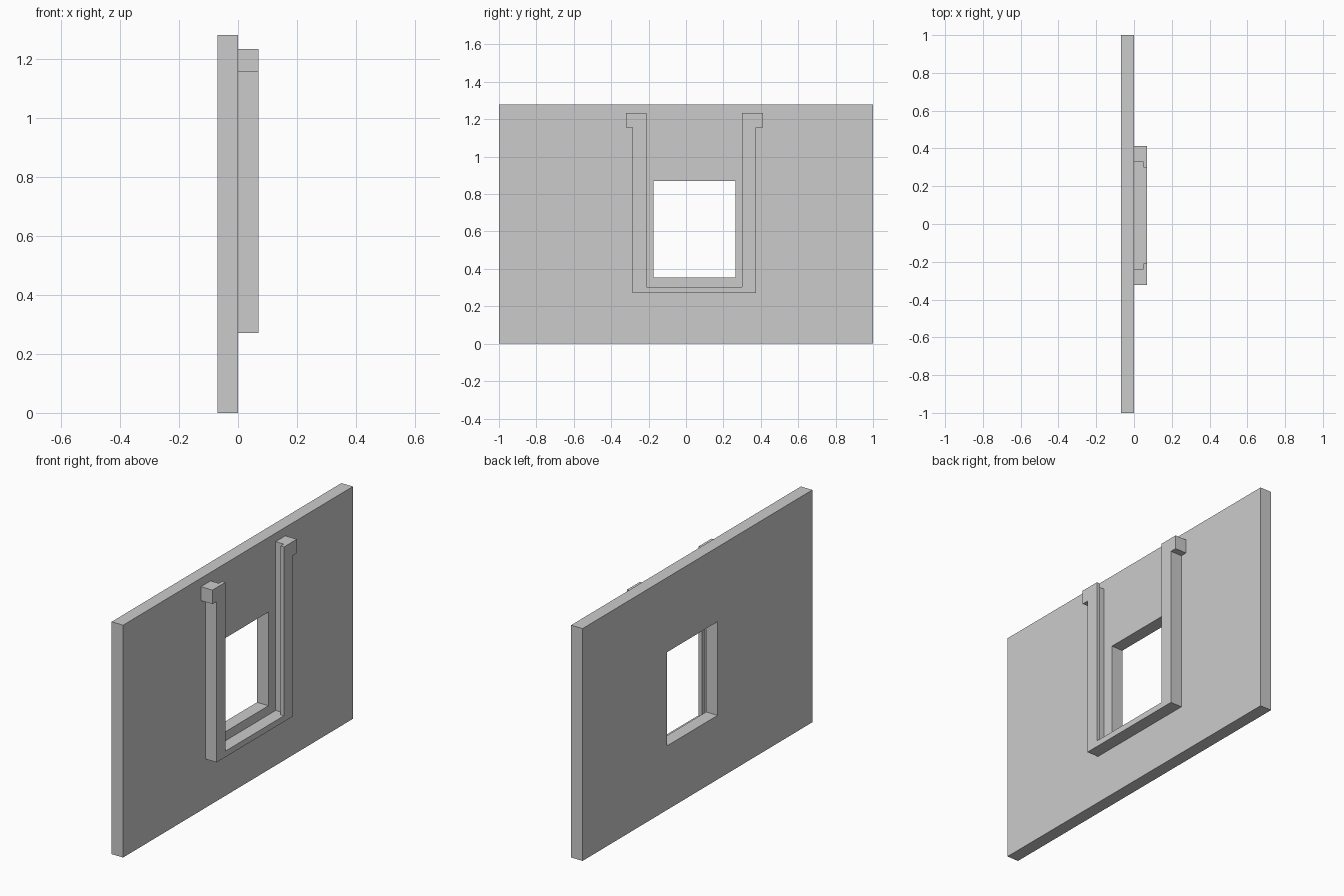
import bpy
import bmesh

if "Cube" in bpy.data.objects:
    bpy.data.objects.remove(bpy.data.objects["Cube"], do_unlink=True)

grey = bpy.data.materials.new("plain grey")
grey.use_nodes = True
grey.diffuse_color = (0.6, 0.6, 0.6, 1)
grey.node_tree.nodes["Principled BSDF"].inputs["Base Color"].default_value = (0.6, 0.6, 0.6, 1)

CENTRE = 0.045  # y of the opening's middle
THICK = 0.07


def slab(name, outline, x0, x1):
    """Extrude a (y, z) outline along x."""
    bm = bmesh.new()
    face = bm.faces.new([bm.verts.new((x0, y, z)) for y, z in outline])
    moved = bmesh.ops.extrude_face_region(bm, geom=[face])["geom"]
    verts = [v for v in moved if isinstance(v, bmesh.types.BMVert)]
    bmesh.ops.translate(bm, verts=verts, vec=(x1 - x0, 0, 0))
    bmesh.ops.recalc_face_normals(bm, faces=bm.faces)
    mesh = bpy.data.meshes.new(name)
    bm.to_mesh(mesh)
    bm.free()
    mesh.materials.append(grey)
    obj = bpy.data.objects.new(name, mesh)
    bpy.context.collection.objects.link(obj)
    return obj


def rect(half, z0, z1, mid=CENTRE):
    return [(mid - half, z0), (mid + half, z0), (mid + half, z1), (mid - half, z1)]


def cut(obj, cutter):
    """Subtract the cutter, then discard it."""
    cutter.hide_render = True
    mod = obj.modifiers.new("cut", "BOOLEAN")
    mod.operation = "DIFFERENCE"
    mod.solver = "EXACT"
    mod.object = cutter
    bpy.context.view_layer.objects.active = obj
    bpy.ops.object.modifier_apply(modifier=mod.name)
    bpy.data.objects.remove(cutter, do_unlink=True)


# Wall panel with its window opening
wall = slab("wall_panel", rect(1, 0, 1.28, 0), -THICK, 0)
cut(wall, slab("window_cutter", rect(0.22, 0.353, 0.869), -0.2, 0.2))

# U-shaped guide frame with outward hooks at the top, mirrored from one half
half = [(0.33, 0.27), (0.33, 1.156), (0.367, 1.156),
        (0.367, 1.233), (0.255, 1.233), (0.255, 0.303)]
outline = [(CENTRE + y, z) for y, z in half]
outline += [(CENTRE - y, z) for y, z in reversed(half)]
frame = slab("guide_frame", outline, 0, THICK)

# Sliding groove behind the front lip of both uprights
cut(frame, slab("groove_cutter", rect(0.283, 0.303, 1.4), -0.05, 0.05))
